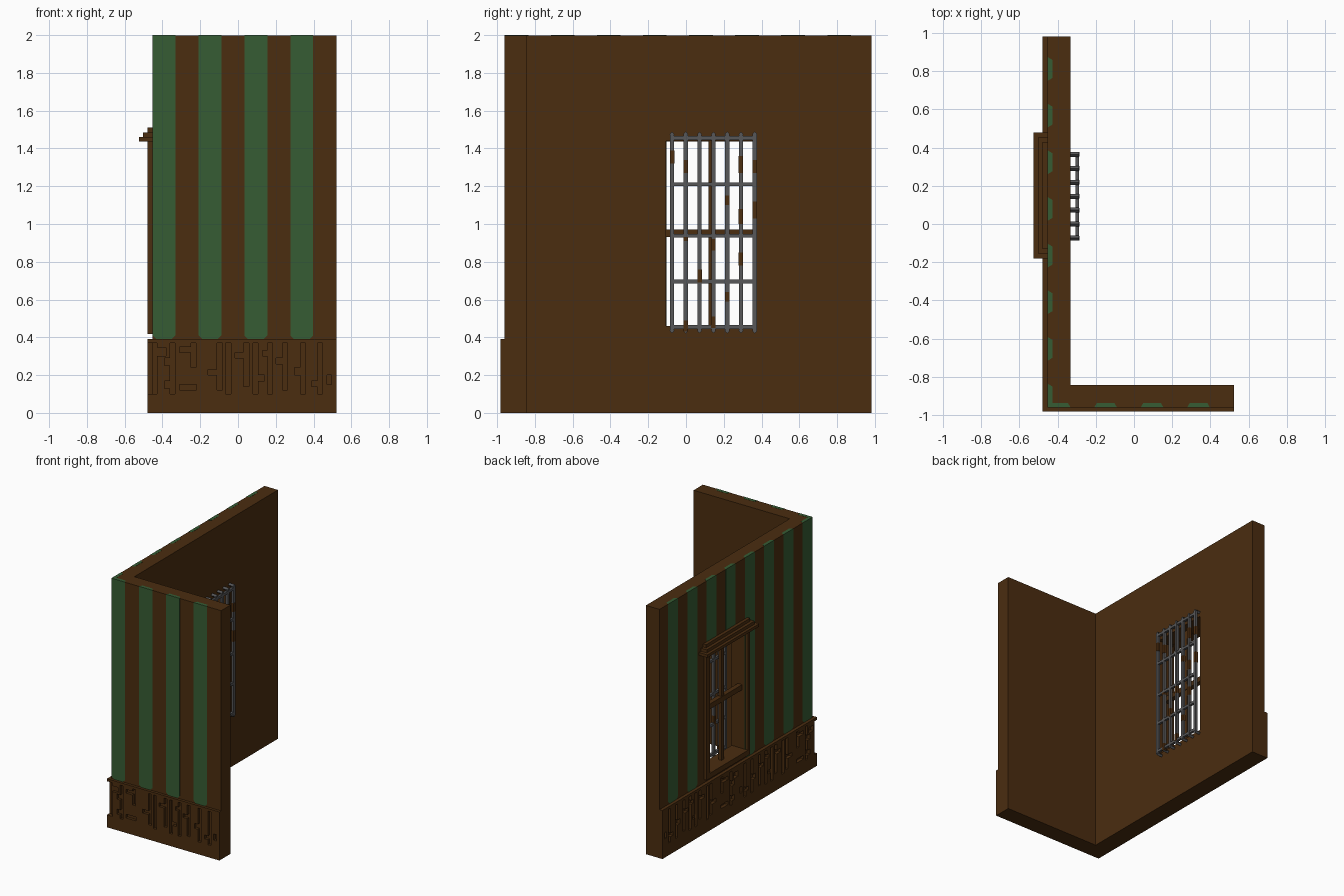
import bpy, bmesh
from mathutils import Vector

cube = bpy.data.objects.get("Cube")
if cube:
    bpy.data.objects.remove(cube, do_unlink=True)


def material(name, rgb):
    m = bpy.data.materials.new(name)
    m.use_nodes = True
    m.diffuse_color = (*rgb, 1)
    b = m.node_tree.nodes["Principled BSDF"]
    b.inputs["Base Color"].default_value = (*rgb, 1)
    b.inputs["Roughness"].default_value = 0.8
    return m


BROWN = material("dark brown wood", (0.070, 0.026, 0.0050))
GREEN = material("green stripe", (0.037, 0.107, 0.034))
GREY = material("grey iron", (0.095, 0.095, 0.098))


def finish(name, bm, mat):
    bmesh.ops.recalc_face_normals(bm, faces=bm.faces)
    me = bpy.data.meshes.new(name)
    bm.to_mesh(me)
    bm.free()
    ob = bpy.data.objects.new(name, me)
    bpy.context.collection.objects.link(ob)
    me.materials.append(mat)
    return ob


def add_box(bm, x0, x1, y0, y1, z0, z1):
    vs = bmesh.ops.create_cube(bm, size=1)["verts"]
    for v in vs:
        v.co = Vector((x0 if v.co.x < 0 else x1,
                       y0 if v.co.y < 0 else y1,
                       z0 if v.co.z < 0 else z1))


def boxes(name, items, mat):
    bm = bmesh.new()
    for it in items:
        add_box(bm, *it)
    return finish(name, bm, mat)


def add_loft(bm, loop_a, loop_b):
    a = [bm.verts.new(p) for p in loop_a]
    b = [bm.verts.new(p) for p in loop_b]
    bm.faces.new(a)
    bm.faces.new(b[::-1])
    for i in range(len(a)):
        j = (i + 1) % len(a)
        bm.faces.new((a[i], a[j], b[j], b[i]))


def prism(name, pts, z0, z1, mat):
    bm = bmesh.new()
    add_loft(bm, [(x, y, z0) for x, y in pts], [(x, y, z1) for x, y in pts])
    return finish(name, bm, mat)


def cut(ob, cutter):
    cutter.hide_render = True
    cutter.hide_viewport = True
    m = ob.modifiers.new("cut", 'BOOLEAN')
    m.operation = 'DIFFERENCE'
    m.solver = 'EXACT'
    m.use_self = True
    m.object = cutter


# Key planes
WX, WY = -0.452, -0.960        # outer wall faces
IX, IY = -0.332, -0.842        # inner wall faces
RX, BY = 0.522, 0.982          # free ends
SX, SY = -0.478, -0.982        # wainscot faces
TOP, DADO = 2.0, 0.39
OY0, OY1, OZ0, OZ1 = -0.106, 0.375, 0.459, 1.44   # window opening

# Corner walls with a window opening
walls = prism("walls", [(WX, WY), (RX, WY), (RX, IY), (IX, IY), (IX, BY), (WX, BY)],
              0, TOP - 0.001, BROWN)
cut(walls, boxes("window_cutter", [(-0.6, -0.2, OY0, OY1, OZ0, OZ1)], BROWN))

# Wainscot with carved fretwork grooves
wainscot = prism("wainscot", [(SX, SY), (RX, SY), (RX, WY), (WX, WY), (WX, BY), (SX, BY)],
                 0, DADO, BROWN)
strokes = [(-0.36, 0.10), (-0.25, 0.24), (-0.11, 0.12), (-0.065, 0.10), (0.03, 0.14),
           (0.08, 0.10), (0.155, 0.10), (0.235, 0.12), (0.33, 0.10), (0.42, 0.10)]
arms = [(-0.435, -0.38, 0.30, 0.345), (-0.39, -0.355, 0.13, 0.17),
        (-0.39, -0.355, 0.25, 0.29), (-0.31, -0.245, 0.32, 0.35),
        (-0.31, -0.22, 0.12, 0.15), (-0.16, -0.105, 0.20, 0.23),
        (-0.015, 0.035, 0.29, 0.32), (0.10, 0.14, 0.17, 0.20),
        (0.13, 0.16, 0.30, 0.33), (0.20, 0.24, 0.26, 0.29),
        (0.30, 0.335, 0.20, 0.24), (0.39, 0.425, 0.14, 0.17)]
stroke_rects = [(u, u + 0.027, z, 0.37) for u, z in strokes]
end_slot = [(0.47, 0.495, 0.15, 0.20)]


def groove_boxes(rects):
    out = [(u0, u1, SY - 0.02, WY + 0.01, z0, z1) for u0, u1, z0, z1 in rects]
    for start in (-0.50, 0.46):
        out += [(SX - 0.02, WX + 0.01, start + u0, start + u1, z0, z1)
                for u0, u1, z0, z1 in rects]
    return out


corner = [(SX - 0.02, -0.43, SY - 0.02, WY + 0.01, 0.10, 0.37)]
cut(wainscot, boxes("groove_cutter", groove_boxes(stroke_rects + end_slot) + corner, BROWN))
cut(wainscot, boxes("groove_arm_cutter", groove_boxes(arms), BROWN))


# Inlaid stripes: chamfered lower corners, sides tapering into the wall
def stripes(name, spans, place):
    bm = bmesh.new()
    for u0, u1, z0 in spans:
        c = 0.02
        outline = [(u0, TOP), (u0, z0 + c), (u0 + c, z0), (u1 - c, z0), (u1, z0 + c), (u1, TOP)]
        mid = (u0 + u1) / 2
        add_loft(bm, [place(u, z, -0.001) for u, z in outline],
                 [place(mid + (u - mid) * 0.75, z, 0.025) for u, z in outline])
    return finish(name, bm, GREEN)


stripes("front_stripes",
        [(WX + 0.243 * i, WX + 0.243 * i + 0.121, DADO) for i in range(4)],
        lambda u, z, d: (u, WY + d, z))
side = []
for i in range(8):
    c = 0.811 - 0.244 * i
    over_window = c + 0.02 > OY0 and c - 0.02 < OY1
    side.append((max(c - 0.063, WY), c + 0.063, 1.45 if over_window else DADO))
stripes("side_stripes", side, lambda u, z, d: (WX + d, u, z))

# Window surround, stepped cornice, mullion and transom
boxes("window_frame", [
    (SX, WX, -0.13, OY0, 0.417, OZ1),
    (SX, WX, OY1, 0.42, 0.417, OZ1),
    (SX, WX, OY0, OY1, 0.417, OZ0)], BROWN)
boxes("window_cornice", [
    (-0.525, WX, -0.18, 0.478, 1.437, 1.460),
    (-0.502, WX, -0.155, 0.453, 1.460, 1.485),
    (SX, WX, -0.13, 0.428, 1.485, 1.510)], BROWN)
boxes("window_mullion", [(-0.420, -0.392, 0.120, 0.150, OZ0, OZ1)], BROWN)
boxes("window_transom", [(-0.425, -0.387, OY0, OY1, 0.930, 0.972)], BROWN)

# Iron grille on the inner side
BX0, BX1 = -0.307, -0.286
bar_y = [-0.074 + 0.073 * i for i in range(7)]
r = 0.011
boxes("grille_rails", [(BX0 + 0.001, BX1 - 0.001, -0.085, 0.375, z - 0.01, z + 0.01)
                       for z in (0.455, 0.695, 0.938, 1.210, 1.455)], GREY)
boxes("grille_bars", [(BX0, BX1, y - r, y + r, 0.437, 1.473) for y in bar_y], GREY)

# Diamond section anchors tying each bar to the wall
bm = bmesh.new()
for y in bar_y:
    for z in (0.434, 1.476):
        ring = [(y - 0.013, z), (y, z - 0.013), (y + 0.013, z), (y, z + 0.013)]
        add_loft(bm, [(IX - 0.01, a, b) for a, b in ring], [(BX1 - 0.002, a, b) for a, b in ring])
finish("grille_anchors", bm, GREY)

# Rust sleeves on the bars: bar index, bottom, top
rust = [(0, 1.32, 1.39), (1, 1.27, 1.34), (1, 0.43, 0.49), (1, 0.91, 0.93), (2, 0.69, 0.76),
        (3, 0.45, 0.51), (3, 0.86, 0.92), (4, 1.10, 1.15), (4, 0.59, 0.64), (5, 1.27, 1.36),
        (5, 1.00, 1.08), (5, 0.78, 0.85), (6, 1.27, 1.34), (6, 1.03, 1.12)]
boxes("rust_patches", [(BX0 - 0.001, BX1 + 0.001, bar_y[i] - r - 0.001, bar_y[i] + r + 0.001, a, b)
                       for i, a, b in rust], BROWN)
